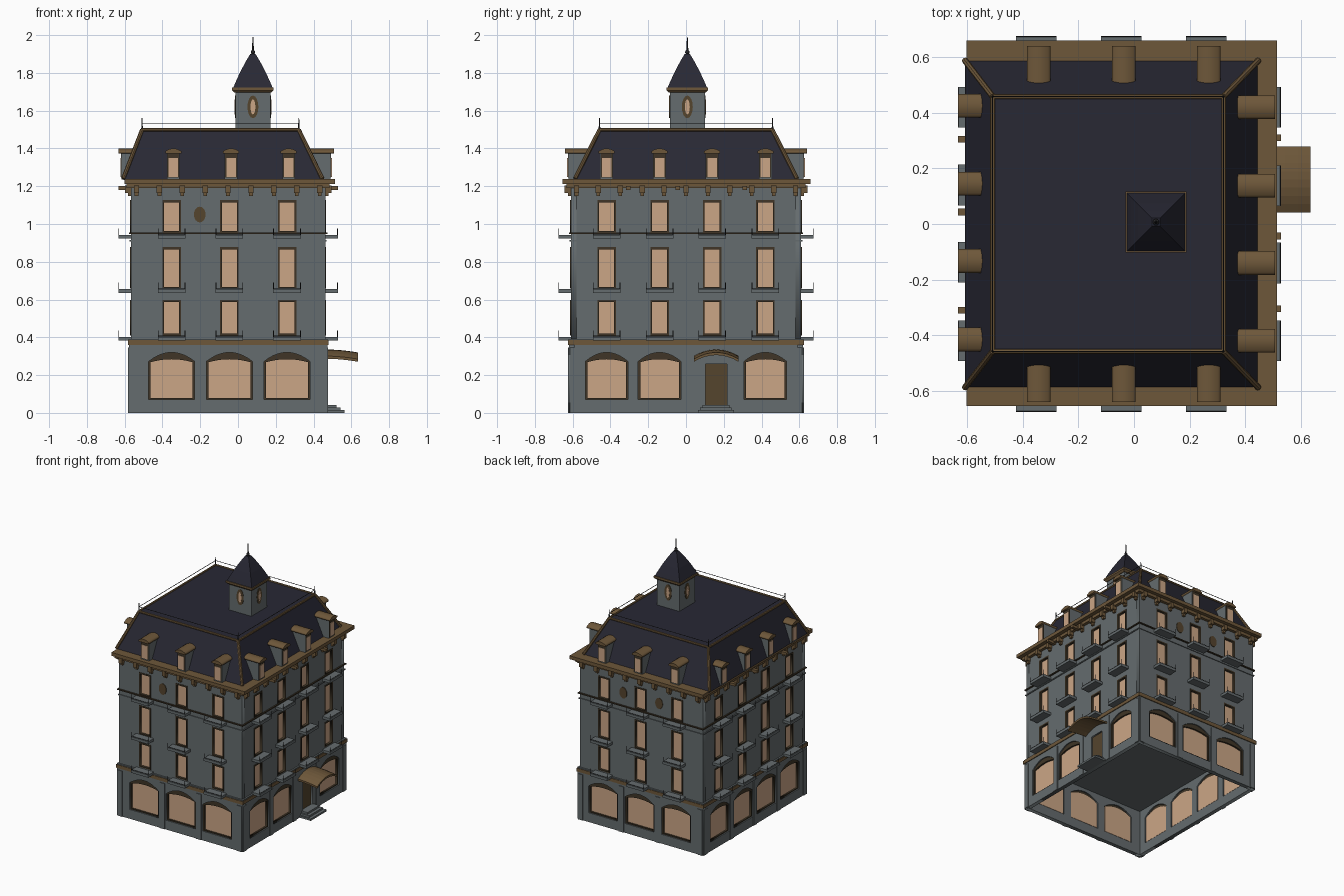
import bpy, bmesh, math
from mathutils import Matrix, Vector

if "Cube" in bpy.data.objects:
    bpy.data.objects.remove(bpy.data.objects["Cube"])

def mat(name, r, g, b):
    m = bpy.data.materials.new(name)
    m.diffuse_color = (r, g, b, 1)
    m.use_nodes = True
    m.node_tree.nodes["Principled BSDF"].inputs["Base Color"].default_value = m.diffuse_color
    return m

STONE = mat("grey stone", 0.13, 0.15, 0.156)
BROWN = mat("bronze trim", 0.155, 0.096, 0.042)
DEEP = mat("deep bronze", 0.09, 0.058, 0.027)
DARK = mat("dark wood", 0.05, 0.036, 0.02)
GLASS = mat("warm glass", 0.60, 0.38, 0.24)
SLATE = mat("slate roof", 0.021, 0.021, 0.034)
IRON = mat("black iron", 0.02, 0.02, 0.022)

parts = {}

def part(name, material):
    return parts.setdefault(name, (bmesh.new(), material))[0]

def box(name, material, a, b, c, M=Matrix()):
    size = [q[1] - q[0] for q in (a, b, c)]
    mid = [(q[1] + q[0]) / 2 for q in (a, b, c)]
    bmesh.ops.create_cube(part(name, material), size=1,
                          matrix=M @ Matrix.Translation(mid) @ Matrix.Diagonal((*size, 1)))

def rod(name, material, p, q, r, r2=None, seg=8):
    p, q = Vector(p), Vector(q)
    d = q - p
    M = Matrix.Translation((p + q) / 2) @ d.to_track_quat('Z', 'Y').to_matrix().to_4x4()
    bmesh.ops.create_cone(part(name, material), cap_ends=True, segments=seg, radius1=r,
                          radius2=r if r2 is None else r2, depth=d.length, matrix=M)

def plate(name, material, outlines, n0, n1, M):
    """Flat outline with holes, extruded from n0 to n1."""
    cu = bpy.data.curves.new("outline", 'CURVE')
    cu.dimensions, cu.fill_mode, cu.extrude = '2D', 'BOTH', (n1 - n0) / 2
    for pts in outlines:
        s = cu.splines.new('POLY')
        s.points.add(len(pts) - 1)
        for p, (u, z) in zip(s.points, pts):
            p.co = (u, z, 0, 1)
        s.use_cyclic_u = True
    ob = bpy.data.objects.new("outline", cu)
    bpy.context.collection.objects.link(ob)
    dg = bpy.context.evaluated_depsgraph_get()
    me = bpy.data.meshes.new_from_object(ob.evaluated_get(dg))
    me.transform(M @ Matrix.Translation((0, 0, (n0 + n1) / 2)))
    part(name, material).from_mesh(me)
    bpy.data.objects.remove(ob)
    bpy.data.meshes.remove(me)

def rect(u, w, z0, z1):
    return [(u - w/2, z0), (u + w/2, z0), (u + w/2, z1), (u - w/2, z1)]

def arch(u, w, z0, zs, zt, k=10):
    """Rectangle with a low segmental top."""
    top = [(u + w/2 * s, zs + (zt - zs) * (1 - s * s))
           for s in (1 - 2 * i / k for i in range(k + 1))]
    return [(u - w/2, z0), (u + w/2, z0)] + top

def oval(u, z, a, b):
    return [(u + a * math.cos(t * math.pi / 8), z + b * math.sin(t * math.pi / 8)) for t in range(16)]

def frustum(name, material, rings):
    """Stack of rectangles (x0, x1, y0, y1, z)."""
    bm = part(name, material)
    loops = [[bm.verts.new(p) for p in ((x0, y0, z), (x1, y0, z), (x1, y1, z), (x0, y1, z))]
             for x0, x1, y0, y1, z in rings]
    for A, B in zip(loops, loops[1:]):
        for i in range(4):
            j = (i + 1) % 4
            bm.faces.new((A[i], A[j], B[j], B[i]))
    bm.faces.new(loops[0][::-1])
    bm.faces.new(loops[-1])

CX, HX, HY, T = -0.0525, 0.515, 0.61, 0.03
ROWS = [(0.413, 0.594, 0.395), (0.66, 0.874, 0.648), (0.957, 1.123, 0.935)]
LONG = (-0.42, -0.14, 0.138, 0.42)

# name, along, outward, half width, wall distance, windows, dormer front, dormer back, dormer shift
SIDES = [("front", (1, 0, 0), (0, -1, 0), HX, HY, (-.299, .007, .312), 0.635, 0.505, .009),
         ("back", (-1, 0, 0), (0, 1, 0), HX, HY, (-.312, -.007, .299), 0.635, 0.505, -.009),
         ("right", (0, 1, 0), (1, 0, 0), HY, HX, LONG, 0.555, 0.425, 0),
         ("left", (0, -1, 0), (-1, 0, 0), HY, HX, LONG, 0.575, 0.485, -.005)]

for side, u, n, hw, d, wins, dn, db, shift in SIDES:
    M = Matrix.Translation((CX, 0, 0)) @ Matrix((u, (0, 0, 1), n)).transposed().to_4x4()
    long = hw > d
    w = 2 * (hw - (T if long else 0))
    # upper wall with window openings, frames, glass and balconies
    plate("upper_walls", STONE, [rect(0, w, 0.38, 1.2)] +
          [rect(c, 0.092, a, b) for c in wins for a, b, _ in ROWS], d - T, d, M)
    for c in wins:
        for a, b, zb in ROWS:
            plate("window_frames", DARK, [rect(c, 0.098, a - .002, b + .003),
                                          rect(c, 0.08, a + .006, b - .008)], d - .014, d + .003, M)
            box("window_glass", GLASS, (c - .047, c + .047), (a, b), (d - .024, d - .014), M)
            box("balconies", STONE, (c - .073, c + .073), (zb - .012, zb + .008), (d - .01, d + .066), M)
            for s in (-.071, .071):
                rod("balcony_rails", IRON, M @ Vector((c + s, zb, d + .064)),
                    M @ Vector((c + s, zb + .042, d + .064)), .002, seg=4)
            rod("balcony_rails", IRON, M @ Vector((c - .071, zb + .012, d + .064)),
                M @ Vector((c + .071, zb + .012, d + .064)), .0015, seg=4)
        # dormers
        c += shift
        box("dormers", STONE, (c - .034, c + .034), (1.235, 1.38), (db, dn - .012), M)
        plate("dormer_caps", BROWN, [arch(c, .085, 1.374, 1.385, 1.4)], db, dn + .005, M)
        box("dormer_frames", DARK, (c - .031, c + .031), (1.245, 1.372), (dn - .012, dn - .009), M)
        box("dormer_glass", GLASS, (c - .025, c + .025), (1.25, 1.35), (dn - .009, dn - .006), M)
    # ground floor wall with arched shopfronts
    g, gw = d + .01, 2 * (hw + .01 - (T if long else 0))
    shops = [c for c in wins if not (side == "right" and abs(c - .138) < .01)]
    sw = 0.226 if long else 0.244
    holes = [arch(c, sw, .07, .272, .32) for c in shops]
    if side == "right":
        holes.append(rect(.16, .115, .02, .258))
    plate("ground_walls", STONE, [rect(0, gw, 0, .36)] + holes, g - T, g, M)
    for c in shops:
        plate("shop_frames", DARK, [arch(c, sw + .004, .068, .274, .322),
                                    arch(c, sw - .022, .078, .268, .284)], g - .02, g - .008, M)
        plate("shop_glass", GLASS, [arch(c, sw - .012, .075, .27, .3)], g - .026, g - .02, M)
    # pilasters between bays and at the corners
    mids = [(p + q) / 2 for p, q in zip(wins, wins[1:])]
    for c in mids + [-hw + .015, hw - .015]:
        box("pilasters", STONE, (c - .02, c + .02), (0, .345), (g - .01, g + .005), M)
    # cornice brackets
    k = 11 if long else 9
    for i in range(k):
        c = (hw - .03) * (2 * i / (k - 1) - 1)
        box("brackets", BROWN, (c - .014, c + .014), (1.165, 1.205), (d - .005, d + .032), M)
        box("brackets", BROWN, (c - .010, c + .010), (1.148, 1.166), (d - .005, d + .016), M)
    # wall medallions
    for c in {"front": [-.15], "back": [-.15, .15]}.get(side, []):
        plate("medallions", DEEP, [oval(c, 1.05, .031, .042)], d, d + .004, M)
    if long:
        for c in (-.305, -.043, .31):
            box("cornice_lamps", BROWN, (c - .012, c + .012), (1.18, 1.2), (d - .01, d + .066), M)
    if side == "right":
        # door, steps and arched canopy
        box("door", DEEP, (.1, .22), (.02, .26), (g - .025, g - .012), M)
        for i, e in enumerate((.092, .07, .048)):
            box("steps", STONE, (.063 + i*.012, .253 - i*.012), (i * .014, (i + 1) * .014),
                (g - .01, g + e), M)
        bm = part("canopy", BROWN)
        grid = []
        for j in range(5):
            f = j / 4
            row = []
            for i in range(9):
                s = i / 4 - 1
                z = .336 - .035 * s * s - .016 * f * f
                p = (.16 + s * .118, z, d - .01 + .182 * f)
                row.append([bm.verts.new(M @ Vector((p[0], p[1] - h, p[2]))) for h in (0, .014)])
            grid.append(row)
        for j in range(4):
            for i in range(8):
                q = (grid[j][i], grid[j][i+1], grid[j+1][i+1], grid[j+1][i])
                bm.faces.new([v[0] for v in q])
                bm.faces.new([v[1] for v in q[::-1]])
        rim = [r[0] for r in grid] + grid[4][1:] + [r[8] for r in grid[3::-1]] + grid[0][7:0:-1]
        for a, b in zip(rim, rim[1:] + rim[:1]):
            bm.faces.new((a[0], a[1], b[1], b[0]))
        bmesh.ops.recalc_face_normals(bm, faces=bm.faces)

def slab(name, material, out, z0, z1):
    box(name, material, (CX - HX - out, CX + HX + out), (-HY - out, HY + out), (z0, z1))

# ceiling over the hollow ground floor, string courses and cornice
slab("ground_ceiling", STONE, -.02, .345, .37)
slab("floor_band", BROWN, .016, .36, .385)
slab("floor_band_cap", STONE, .012, .385, .392)
slab("lower_string", STONE, .006, .907, .915)
slab("upper_string", DARK, .01, .948, .956)
slab("frieze", BROWN, .022, 1.19, 1.212)
box("cornice", BROWN, (-.602, .514), (-.655, .659), (1.212, 1.238))

# mansard roof with hips, top edging and railing
low, high = (-.608, .447, -.588, .588, 1.232), (-.508, .322, -.458, .458, 1.5)
frustum("mansard_roof", SLATE, [low, high])
def corners(r, z):
    return [(r[0], r[2], z), (r[1], r[2], z), (r[1], r[3], z), (r[0], r[3], z)]
top, bottom, rail = corners(high, 1.498), corners(low, 1.24), corners(high, 1.533)
for i in range(4):
    j = (i + 1) % 4
    rod("roof_hips", BROWN, bottom[i], top[i], .011)
    rod("roof_edging", BROWN, top[i], top[j], .009)
    rod("roof_railing", IRON, rail[i], rail[j], .0022, seg=6)
    x, y, _ = top[i]
    rod("railing_posts", IRON, (x, y, 1.49), (x, y, 1.56), .005, .002)

# cupola with eave, curved roof, oval windows and finial
X, Y = .079, .007
def sq(r, z):
    return (X - r, X + r, Y - r, Y + r, z)
frustum("cupola_walls", STONE, [sq(.093, 1.49), sq(.093, 1.705)])
frustum("cupola_eave", BROWN, [sq(.097, 1.695), sq(.11, 1.708), sq(.11, 1.722)])
frustum("cupola_roof", SLATE, [sq(.105, 1.72), sq(.09, 1.755), sq(.067, 1.805), sq(.038, 1.86),
                               sq(.014, 1.9)])
for k in range(4):
    M = Matrix.Translation((X, Y, 0)) @ Matrix.Rotation(k * math.pi / 2, 4, 'Z') @ \
        Matrix.Rotation(math.pi / 2, 4, 'X')
    plate("cupola_window_frames", DEEP, [oval(0, 1.62, .029, .06)], .093, .096, M)
    plate("cupola_glass", GLASS, [oval(0, 1.62, .013, .04)], .093, .098, M)
rod("finial", IRON, (X, Y, 1.89), (X, Y, 1.99), .007, .002)
bmesh.ops.create_uvsphere(part("finial", IRON), u_segments=10, v_segments=6, radius=.012,
                          matrix=Matrix.Translation((X, Y, 1.91)))

# turn every part into an object
for name, (bm, material) in parts.items():
    me = bpy.data.meshes.new(name)
    bm.to_mesh(me)
    bm.free()
    me.materials.clear()
    me.materials.append(material)
    bpy.context.collection.objects.link(bpy.data.objects.new(name, me))
